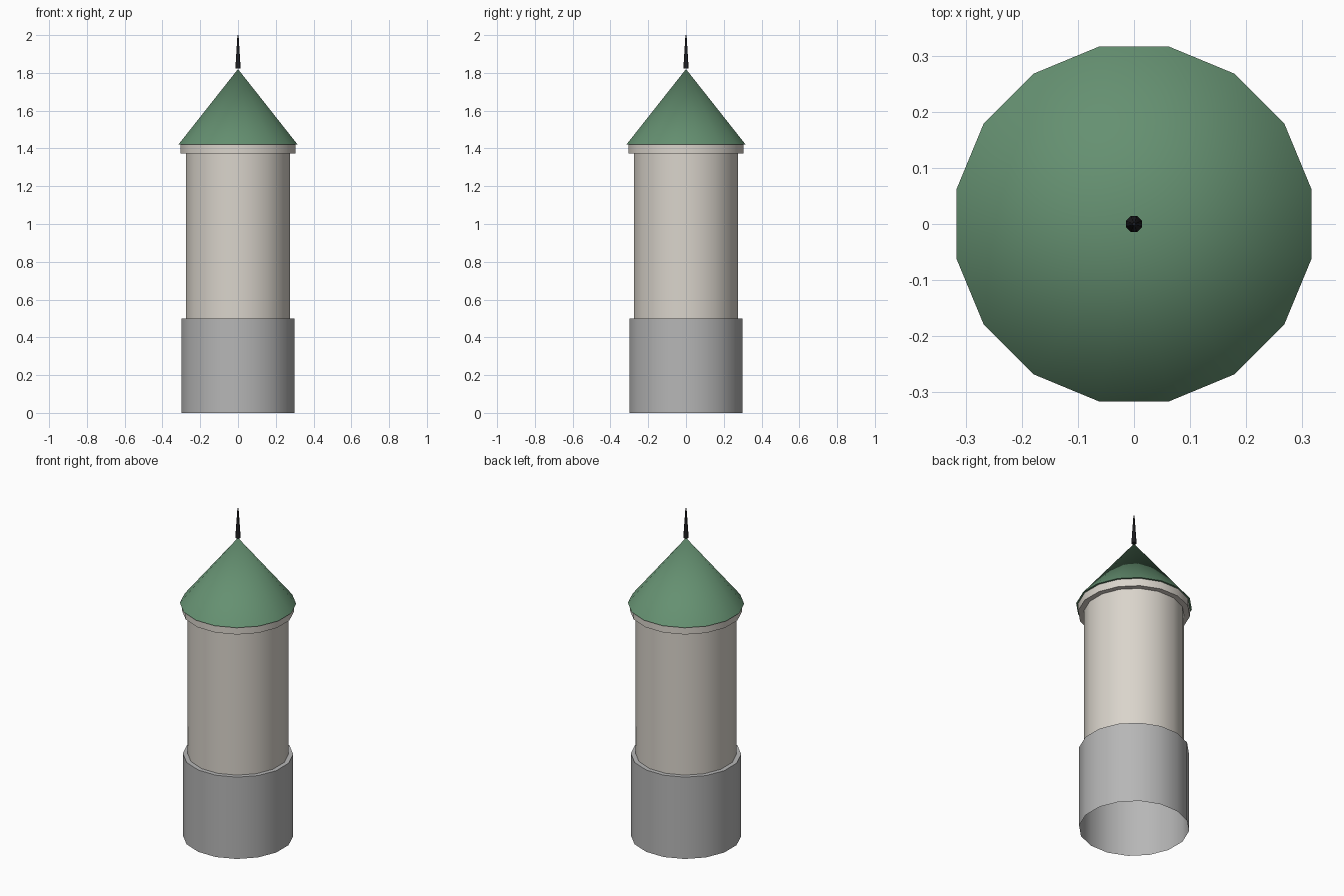
import bpy, bmesh, math

if "Cube" in bpy.data.objects:
    bpy.data.objects.remove(bpy.data.objects["Cube"])


def material(name, rgb):
    m = bpy.data.materials.new(name)
    m.diffuse_color = (*rgb, 1.0)
    m.use_nodes = True
    m.node_tree.nodes["Principled BSDF"].inputs["Base Color"].default_value = m.diffuse_color
    return m


STONE = material("grey stone", (0.47, 0.47, 0.47))
PLASTER = material("cream plaster", (0.70, 0.66, 0.60))
GREEN = material("green roof", (0.13, 0.28, 0.165))
BLACK = material("black metal", (0.012, 0.012, 0.014))


def lathe(name, profile, mat, sides=16):
    """Revolve (apothem, z) points, with flat sides facing the axes.
    A zero radius makes a single tip vertex."""
    bm = bmesh.new()
    step = 2 * math.pi / sides
    k = 1 / math.cos(step / 2)
    rings = []
    for r, z in profile:
        if r == 0:
            rings.append([bm.verts.new((0, 0, z))] * sides)
        else:
            rings.append([bm.verts.new((r * k * math.cos((i + 0.5) * step),
                                        r * k * math.sin((i + 0.5) * step), z))
                          for i in range(sides)])
    for a, b in zip(rings, rings[1:]):
        for i in range(sides):
            j = (i + 1) % sides
            quad = list(dict.fromkeys((a[i], a[j], b[j], b[i])))
            bm.faces.new(quad)
    mesh = bpy.data.meshes.new(name)
    bm.to_mesh(mesh)
    bm.free()
    mesh.materials.append(mat)
    ob = bpy.data.objects.new(name, mesh)
    bpy.context.collection.objects.link(ob)
    bpy.ops.object.select_all(action='DESELECT')
    ob.select_set(True)
    bpy.context.view_layer.objects.active = ob
    bpy.ops.object.shade_smooth_by_angle(angle=math.radians(50))
    return ob


# Stone base, open below, with a ledge on top
lathe("stone_base", [(0.30, 0), (0.30, 0.50), (0.274, 0.50)], STONE)
# Plastered shaft
lathe("tower_shaft", [(0.274, 0.50), (0.274, 1.374)], PLASTER)
# Collar under the eaves
lathe("collar", [(0.274, 1.374), (0.305, 1.374), (0.305, 1.42)], PLASTER)
# Conical roof with a narrow soffit
lathe("roof", [(0.305, 1.42), (0.316, 1.42), (0, 1.82)], GREEN)
# Tapered spire
lathe("spire", [(0, 1.822), (0.0142, 1.822), (0.003, 2.0), (0, 2.0)], BLACK, 8)
